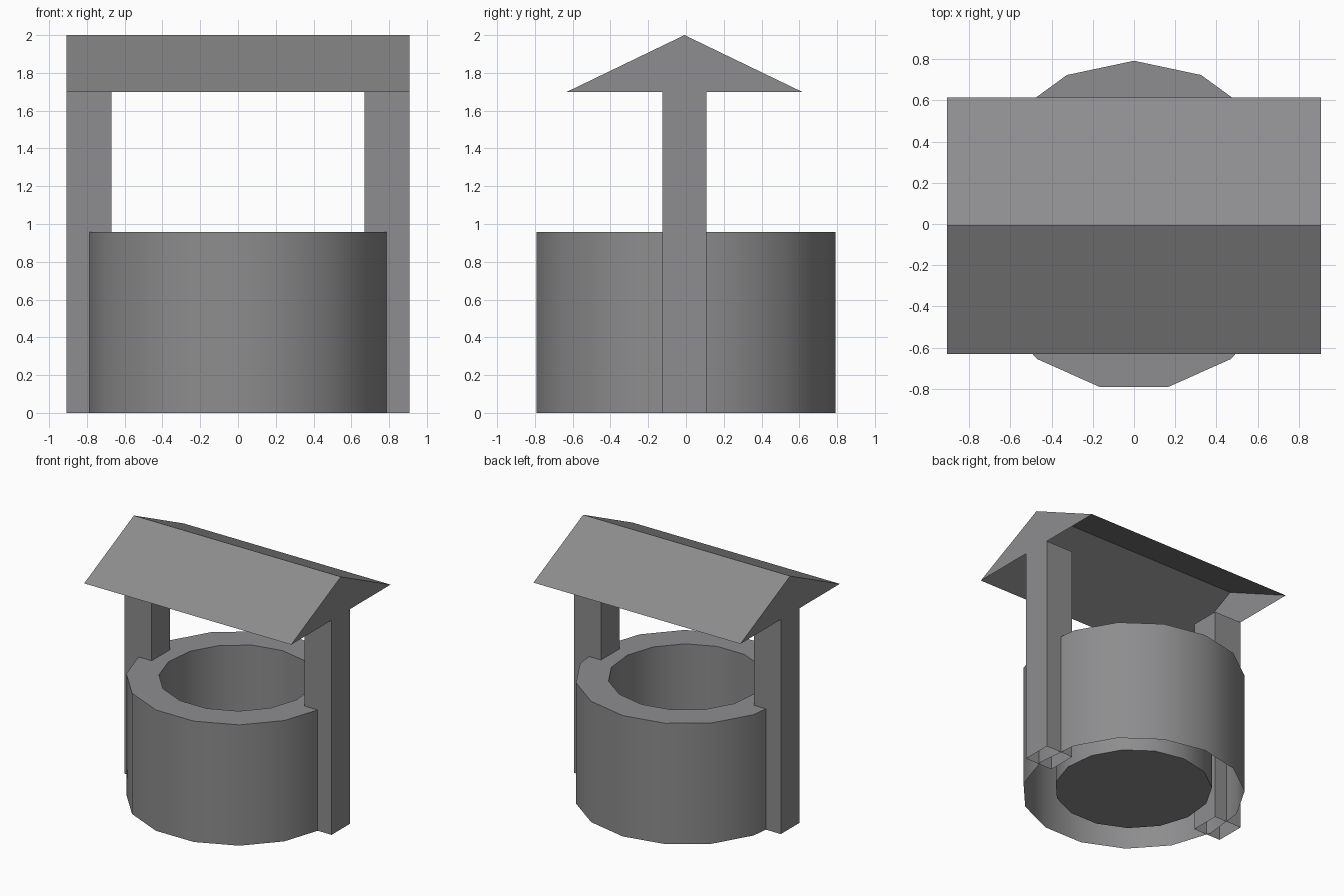
import bpy
import math

if "Cube" in bpy.data.objects:
    bpy.data.objects.remove(bpy.data.objects["Cube"])

CY = -0.008  # common centre line in y (odd-sided ring sits slightly off)

grey = bpy.data.materials.new("stone grey")
grey.diffuse_color = (0.27, 0.265, 0.272, 1)
grey.use_nodes = True
grey.node_tree.nodes["Principled BSDF"].inputs["Base Color"].default_value = grey.diffuse_color


def make(name, verts, faces, smooth=False):
    me = bpy.data.meshes.new(name)
    me.from_pydata(verts, [], faces)
    me.materials.append(grey)
    me.update()
    ob = bpy.data.objects.new(name, me)
    bpy.context.collection.objects.link(ob)
    if smooth:
        bpy.ops.object.select_all(action='DESELECT')
        ob.select_set(True)
        bpy.context.view_layer.objects.active = ob
        bpy.ops.object.shade_smooth_by_angle(angle=math.radians(30))
    return ob


# well ring: outer wall, flat rim, inner wall and a floor; open underneath
N = 15
profile = [(0.80, 0.0), (0.80, 0.957), (0.565, 0.957), (0.565, 0.035)]
verts = []
for r, z in profile:
    for i in range(N):
        a = math.pi / 2 + 2 * math.pi * i / N
        verts.append((r * math.cos(a), CY + r * math.sin(a), z))
faces = []
for k in range(len(profile) - 1):
    for i in range(N):
        j = (i + 1) % N
        faces.append((k * N + i, k * N + j, (k + 1) * N + j, (k + 1) * N + i))
faces.append(tuple(3 * N + i for i in range(N)))
make("well_ring", verts, faces, smooth=True)

# two square posts, open at both ends
for side, x0, x1 in (("left", -0.907, -0.67), ("right", 0.67, 0.907)):
    base = [(x0, CY - 0.116), (x1, CY - 0.116), (x1, CY + 0.116), (x0, CY + 0.116)]
    verts = [(x, y, z) for z in (0.0, 1.70) for x, y in base]
    faces = [(i, (i + 1) % 4, (i + 1) % 4 + 4, i + 4) for i in range(4)]
    make(side + "_post", verts, faces)

# gabled roof: two slopes and two gable ends, open underneath
verts = [(x, CY + y, z) for x in (-0.907, 0.907)
         for y, z in ((-0.622, 1.70), (0.0, 2.0), (0.622, 1.70))]
faces = [(0, 3, 4, 1), (1, 4, 5, 2), (0, 1, 2), (3, 5, 4)]
make("roof", verts, faces)
